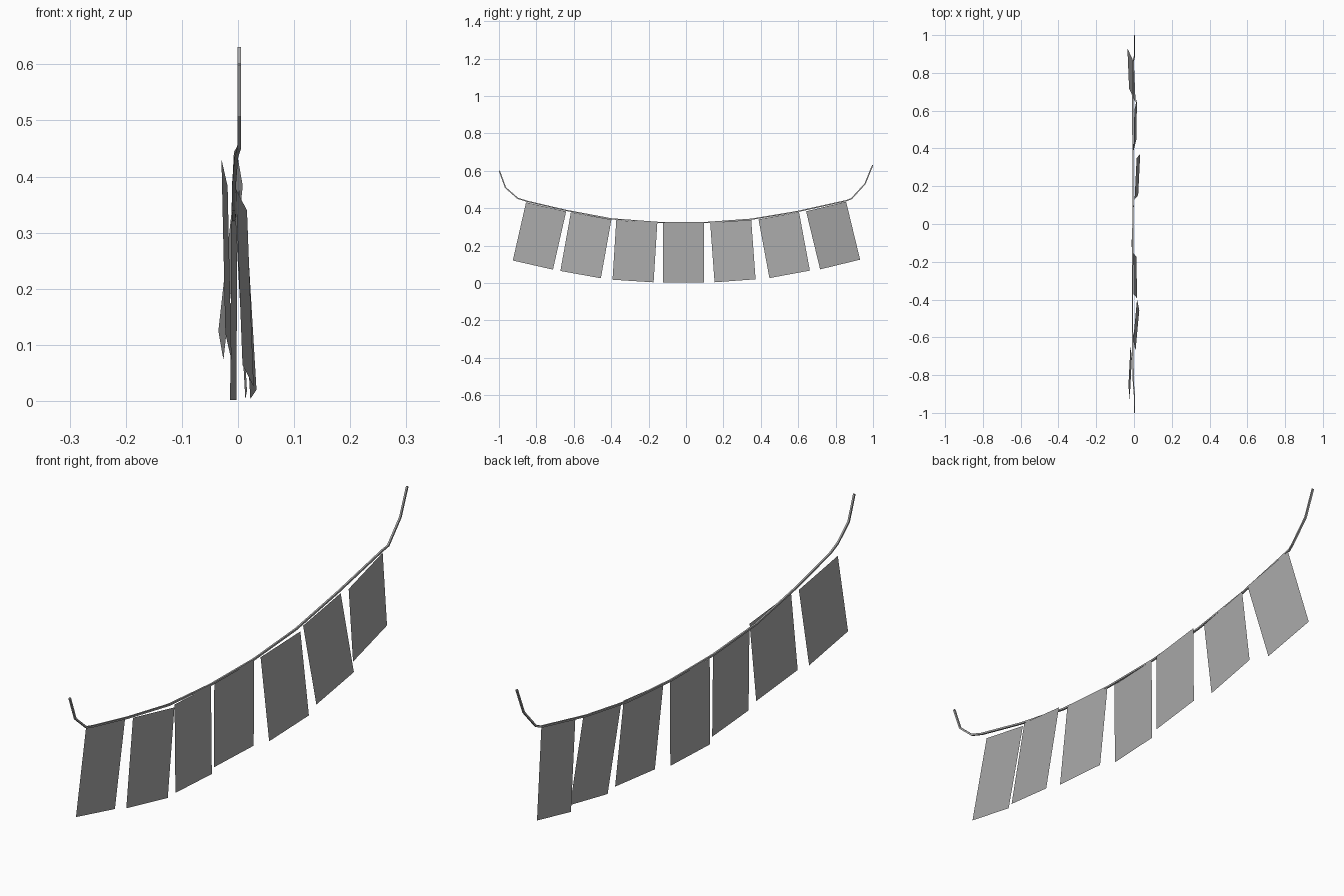
import bpy, bmesh, math
from mathutils import Vector

if "Cube" in bpy.data.objects:
    bpy.data.objects.remove(bpy.data.objects["Cube"])


def make_material(name, rgb):
    mat = bpy.data.materials.new(name)
    mat.diffuse_color = (*rgb, 1.0)
    mat.use_nodes = True
    mat.node_tree.nodes["Principled BSDF"].inputs["Base Color"].default_value = mat.diffuse_color
    return mat


def make_object(name, bm, mat):
    mesh = bpy.data.meshes.new(name)
    bm.to_mesh(mesh)
    bm.free()
    mesh.materials.append(mat)
    obj = bpy.data.objects.new(name, mesh)
    bpy.context.collection.objects.link(obj)
    return obj


grey = make_material("plain grey", (0.4, 0.4, 0.4))

# Sagging rope: square section swept along a path of (x, y, z) points
HALF = 0.0033
path = [Vector(p) for p in (
    (0.002, -0.998, 0.60), (0.002, -0.965, 0.51), (0.002, -0.90, 0.453),
    (-0.003, -0.85, 0.437), (-0.007, -0.64, 0.388), (-0.008, -0.40, 0.343),
    (-0.007, -0.15, 0.324), (-0.005, 0.10, 0.323), (-0.005, 0.35, 0.341),
    (-0.007, 0.60, 0.383), (-0.004, 0.86, 0.441), (0.002, 0.885, 0.451),
    (0.002, 0.957, 0.53), (0.002, 0.998, 0.63))]
bm = bmesh.new()
rings = []
for i, p in enumerate(path):
    tangent = path[min(i + 1, len(path) - 1)] - path[max(i - 1, 0)]
    up = Vector((0, -tangent.z, tangent.y)).normalized() * HALF
    side = Vector((HALF, 0, 0))
    rings.append([bm.verts.new(p + a * side + b * up)
                  for a, b in ((-1, -1), (1, -1), (1, 1), (-1, 1))])
for r, s in zip(rings, rings[1:]):
    for k in range(4):
        n = (k + 1) % 4
        bm.faces.new((r[k], r[n], s[n], s[k]))
bm.faces.new(rings[0])
bm.faces.new(rings[-1])
bmesh.ops.recalc_face_normals(bm, faces=bm.faces)
make_object("rope", bm, grey)

# Rectangular flags hanging from the rope
WIDTH, DROP = 0.22, 0.319


def make_flag(index, y, z, tilt, x_top, twist, lean):
    """Top edge centre, tilt in degrees, sideways twist and lean."""
    a = math.radians(tilt)
    across = Vector((twist, WIDTH * math.cos(a), WIDTH * math.sin(a)))
    down = Vector((lean, DROP * math.sin(a), -DROP * math.cos(a)))
    top = Vector((x_top, y, z))
    bm = bmesh.new()
    corners = (top - across / 2, top - across / 2 + down,
               top + across / 2 + down, top + across / 2)
    bm.faces.new([bm.verts.new(c) for c in corners])
    make_object(f"flag_{index}", bm, grey)


flags = (
    (-0.748, 0.407, -12.8, -0.024, 0.011, 0.007),
    (-0.507, 0.359, -10.2, 0.006, 0.020, 0.012),
    (-0.263, 0.329, -3.6, -0.003, -0.003, 0.0175),
    (-0.013, 0.321, 0.0, -0.0065, 0.011, -0.002),
    (0.239, 0.330, 4.2, 0.0085, 0.011, 0.019),
    (0.496, 0.360, 10.5, 0.000, 0.004, 0.014),
    (0.749, 0.409, 13.6, 0.004, -0.009, -0.0345))
for i, f in enumerate(flags, 1):
    make_flag(i, *f)
